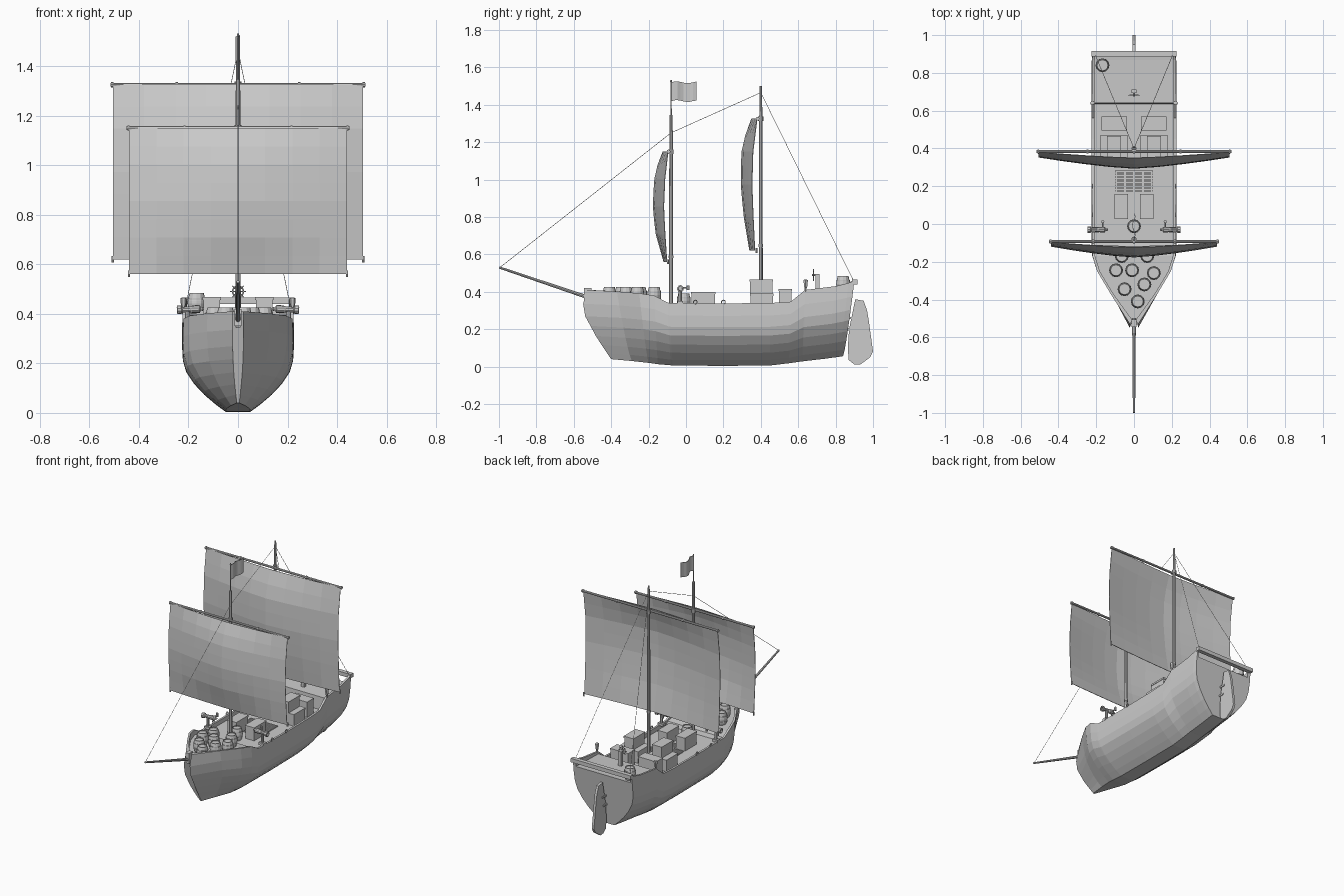
import bpy, bmesh, math
from mathutils import Vector, Matrix

if "Cube" in bpy.data.objects:
    bpy.data.objects.remove(bpy.data.objects["Cube"])


def make(name, verts, faces, fix=True):
    me = bpy.data.meshes.new(name)
    bm = bmesh.new()
    vs = [bm.verts.new(v) for v in verts]
    for f in faces:
        bm.faces.new([vs[i] for i in f])
    if fix:
        bmesh.ops.remove_doubles(bm, verts=bm.verts, dist=1e-5)
        bmesh.ops.recalc_face_normals(bm, faces=bm.faces)
    bm.to_mesh(me)
    bm.free()
    ob = bpy.data.objects.new(name, me)
    bpy.context.collection.objects.link(ob)
    return ob


def lathe(name, prof, n, mat):
    """Closed turned shape from (radius, height) pairs."""
    m = len(prof)
    verts = [mat @ Vector((r * math.cos(2 * math.pi * i / n), r * math.sin(2 * math.pi * i / n), z))
             for r, z in prof for i in range(n)]
    faces = [(j * n + i, j * n + (i + 1) % n, (j + 1) * n + (i + 1) % n, (j + 1) * n + i)
             for j in range(m - 1) for i in range(n)]
    faces += [tuple(range(n))[::-1], tuple(range((m - 1) * n, m * n))]
    return make(name, verts, faces)


def rod(name, a, b, r1, r2=None, n=8):
    a, b = Vector(a), Vector(b)
    d = b - a
    mat = Matrix.Translation(a) @ d.to_track_quat('Z', 'Y').to_matrix().to_4x4()
    return lathe(name, [(r1, 0), (r2 or r1, d.length)], n, mat)


def box(name, x0, x1, y0, y1, z0, z1):
    v = [(x, y, z) for x in (x0, x1) for y in (y0, y1) for z in (z0, z1)]
    return make(name, v, [(0, 1, 3, 2), (4, 6, 7, 5), (0, 4, 5, 1), (2, 3, 7, 6), (0, 2, 6, 4), (1, 5, 7, 3)])


def interp(tab, t):
    for (a, p), (b, q) in zip(tab, tab[1:]):
        if t <= b:
            return p + (q - p) * (t - a) / (b - a)
    return tab[-1][1]


# Hull: lofted half section, mirrored, with rail, bulwark and stepped deck
SEC = [(.22, 0), (.40, .09), (.60, .205), (.78, .335), (.925, .48), (.985, .62), (1, .8), (.99, 1)]
BOW = [(0, -.40), (.3, -.475), (.7, -.555), (.8, -.55), (1, -.53)]
# keel y, rail y, keel z, rail z, half beam, deck z
ST = [(None, None, .04, .41, .022, .345), (-.29, -.37, .03, .402, .125, .345),
      (-.2, -.25, .02, .392, .197, .345), (-.15, -.17, .013, .38, .222, .345),
      (-.08, -.10, .007, .343, .225, .345 - .01), (-.07, -.09, .006, .34, .225, .31),
      (.2, .2, .004, .338, .226, .31), (.45, .45, .006, .34, .226, .31), (.55, .56, .018, .347, .226, .31),
      (.62, .635, .028, .408, .226, .31), (.622, .64, .028, .41, .226, .395),
      (.75, .8, .043, .43, .225, .40), (.815, .868, .052, .447, .224, .403),
      (.84, .90, .056, .458, .222, .405)]
verts, faces = [], []
for yk, yr, zk, zr, w, dz in ST:
    half = []
    for u, v in SEC:
        y = interp(BOW, v) if yk is None else yk + (yr - yk) * v ** .8
        half.append((u * w, y, zk + (zr - zk) * v))
    y = half[-1][1]
    yi = y + .02 if yk is None else (y - .012 if yr == .90 else y)
    wi = max(w - .016, .008)
    half += [(wi, yi, zr), (wi, yi, min(dz, zr - .004))]
    verts += half + [(-a, b, c) for a, b, c in reversed(half)]
N = 2 * (len(SEC) + 2)
for s in range(len(ST) - 1):
    for i in range(N):
        j = (i + 1) % N
        faces.append((s * N + i, s * N + j, (s + 1) * N + j, (s + 1) * N + i))
faces += [tuple(range(N)), tuple(range((len(ST) - 1) * N, len(ST) * N))]
make("hull", verts, faces)
box("stern_rail", -.225, .225, .888, .916, .44, .466)
box("stem_post_cap", -.014, .014, -.545, -.505, .35, .42)

# Rudder blade with hinges
R = [(.905, .36), (.95, .352), (.968, .30), (.978, .24), (1.0, .08), (.985, .05), (.93, .01),
     (.90, .012), (.87, .035), (.865, .1), (.872, .2)]
k = len(R)
make("rudder", [(x, y, z) for x in (-.008, .008) for y, z in R],
     [tuple(range(k)), tuple(range(k, 2 * k))] + [(i, (i + 1) % k, k + (i + 1) % k, k + i) for i in range(k)])
for z in (.2, .26):
    box("rudder_hinge", -.013, .013, .86 + (z - .2) * .2, .90 + (z - .2) * .2, z - .006, z + .006)

# Masts and bowsprit
T = Matrix.Translation
lathe("fore_mast", [(.011, .31), (.009, 1.345), (.004, 1.346), (.003, 1.52), (.005, 1.522), (.004, 1.532)],
      8, T((0, -.08, 0)))
lathe("main_mast", [(.011, .31), (.009, 1.3), (.006, 1.5)], 8, T((0, .4, 0)))
rod("bowsprit", (0, -.50, .362), (0, -.998, .53), .010, .006)

# Yards, sails and sail fittings
SAILS = [("fore", -.08, -.093, 1.15, .45, .44, .56,
          [(0, -.12), (.27, -.165), (.5, -.177), (.73, -.172), (.97, -.14), (1, -.125)],
          [(0, -.103), (.3, -.115), (.5, -.12), (.75, -.114), (1, -.097)]),
         ("main", .40, .383, 1.325, .515, .505, .62,
          [(0, .342), (.27, .31), (.53, .294), (.76, .30), (.97, .337), (1, .352)],
          [(0, .37), (.3, .36), (.5, .355), (.75, .36), (1, .382)])]
for nm, my, yy, yz, yl, hw, zb, cen, edge in SAILS:
    rod(nm + "_yard", (-yl, yy, yz), (yl, yy, yz), .0075)
    for x in (-yl + .008, -yl * .48, 0, yl * .48, yl - .008):
        rod(nm + "_yard_band", (x - .005, yy, yz), (x + .005, yy, yz), .0105)
    rod(nm + "_mast_band", (0, my, yz - .012), (0, my, yz + .012), .014)
    rod(nm + "_lower_mast_band", (0, my, zb + .02), (0, my, zb + .035), .013)
    nu, nv = 8, 8
    vs = []
    for j in range(nv + 1):
        for i in range(nu + 1):
            u, v = 2 * i / nu - 1, j / nv
            e, c = interp(edge, v), interp(cen, v)
            vs.append((u * hw, e + (c - e) * (1 - abs(u) ** 1.35), zb + (yz - zb) * v))
    W = nu + 1
    sail = make(nm + "_sail", vs, [(j * W + i, j * W + i + 1, (j + 1) * W + i + 1, (j + 1) * W + i)
                                   for j in range(nv) for i in range(nu)])
    sol = sail.modifiers.new("thickness", 'SOLIDIFY')
    sol.thickness = .003
    for s in (-1, 1):
        rod(nm + "_sail_pin", (s * hw, edge[0][1] + .006, zb - .012), (s * hw, edge[0][1] + .006, zb + .014), .005)

# Flag
vs = [(.008 * math.sin(i * 1.1), -.08 + .135 * i / 8, z + .005 * math.sin(i * .9)) for z in (1.42, 1.52) for i in range(9)]
flag = make("flag", vs, [(i, i + 1, i + 10, i + 9) for i in range(8)])
flag.modifiers.new("thickness", 'SOLIDIFY').thickness = .003

# Rigging ropes
for a, b in [((0, -.995, .53), (0, -.08, 1.25)), ((0, -.08, 1.25), (0, .4, 1.465)),
             ((0, .4, 1.465), (.205, .895, .46)), ((0, .4, 1.465), (-.205, .895, .46))]:
    rod("rope", a, b, .0013, n=4)

# Barrels
B = [(.028, 0), (.034, .02), (.037, .04), (.036, .05), (.029, .082), (.025, .082), (.025, .077)]
for x, y, z in [(-.095, -.245, .343), (-.01, -.245, .343), (.105, -.26, .343), (-.05, -.345, .343),
                (.055, -.32, .343), (.02, -.41, .343), (-.065, -.17, .343), (.07, -.17, .343),
                (0, -.012, .31), (-.167, .84, .402)]:
    lathe("barrel", B, 12, T((x, y, z)))
    for h in (.022, .058):
        lathe("barrel_hoop", [(.036, h - .004), (.036, h + .004)], 12, T((x, y, z)))


# Crates with raised lids, mirrored on both sides
for s in (-1, 1):
    for x0, x1, y0, y1, z0, z1 in [(.035, .10, .03, .155, .308, .40), (.04, .17, .497, .565, .308, .415),
                                   (.035, .178, .345, .465, .308, .39), (.072, .14, .342, .462, .39, .467)]:
        a, b = sorted((s * x0, s * x1))
        box("crate", a, b, y0, y1, z0, z1 - .012)
        box("crate_lid", a - .003, b + .003, y0 - .003, y1 + .003, z1 - .012, z1)

# Deck hatch grating
for i in range(8):
    box("hatch_slat", -.1, .1, .172 + i * .0145, .181 + i * .0145, .308, .318)
for i in range(5):
    box("hatch_bar", -.1 + i * .0475, -.09 + i * .0475, .17, .284, .308, .314)
    box("hatch_step", -.028, .028, .1 + i * .0145, .109 + i * .0145, .308, .316)

# Swivel cannons, lanterns and side rings
C = [(.004, 0), (.008, .006), (.006, .012), (.016, .018), (.014, .05), (.012, .055), (.011, .088), (.017, .092),
     (.018, .108), (.011, .11), (.010, .098)]
for s in (-1, 1):
    rot = Matrix.Rotation(s * math.radians(92), 4, 'Y')
    lathe("cannon", C, 10, T((s * .137, -.03, .42)) @ rot)
    rod("cannon_post", (s * .205, -.03, .335), (s * .205, -.03, .415), .009)
    box("cannon_base", s * .205 - .02, s * .205 + .02, -.045, -.015, .335, .352)
    rod("cannon_ball", (s * .165, .012, .41), (s * .165, .012, .435), .008)
    rod("cannon_handle", (s * .165, -.03, .42), (s * .165, .015, .422), .004)
    lathe("lantern", [(.006, .40), (.006, .42), (.009, .425), (.013, .455), (.013, .463), (.005, .466)],
          6, T((s * .22, .64, 0)))
    for y in (.05, .2):
        bpy.ops.mesh.primitive_torus_add(major_radius=.01, minor_radius=.003, major_segments=10, minor_segments=5,
                                         location=(s * .222, y, .345), rotation=(0, math.pi / 2, 0))
        bpy.context.object.name = "side_ring"

# Steering wheel on its stand
box("wheel_stand", -.012, .012, .693, .713, .395, .495)
bpy.ops.mesh.primitive_torus_add(major_radius=.022, minor_radius=.003, major_segments=16, minor_segments=6,
                                 location=(0, .682, .49), rotation=(math.pi / 2, 0, 0))
bpy.context.object.name = "steering_wheel"
rod("wheel_hub", (0, .675, .49), (0, .7, .49), .006)
for i in range(4):
    a = i * math.pi / 4
    d = Vector((math.cos(a), 0, math.sin(a))) * .032
    c = Vector((0, .682, .49))
    rod("wheel_spoke", c - d, c + d, .0022, n=6)
